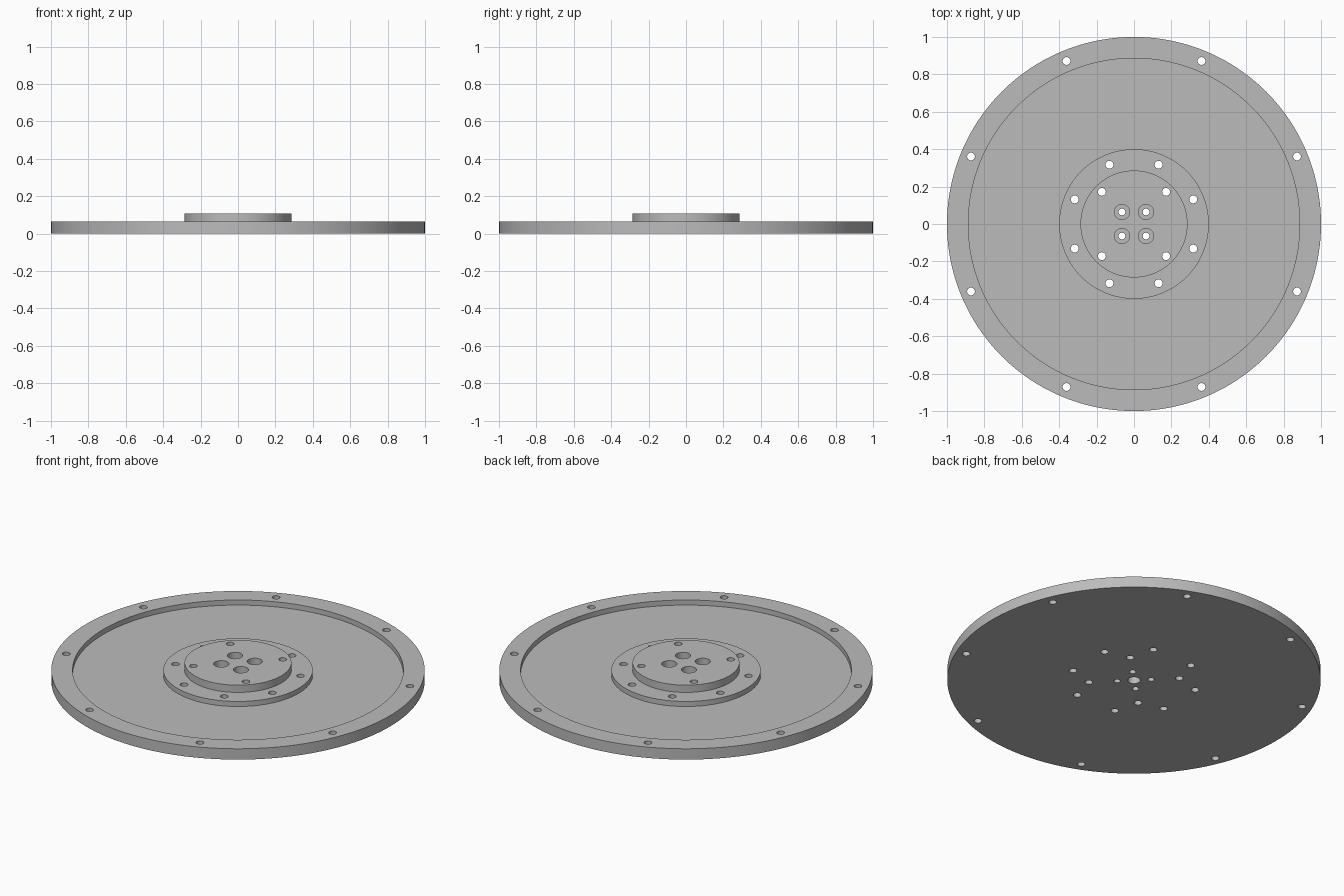
import bpy
import bmesh
from math import cos, sin, pi, radians
from mathutils import Vector, Matrix

cube = bpy.data.objects.get("Cube")
if cube:
    bpy.data.objects.remove(cube, do_unlink=True)

# Single machined-metal colour
metal = bpy.data.materials.new("machined grey")
metal.use_nodes = True
GREY = (0.5, 0.5, 0.5, 1)
metal.diffuse_color = GREY
metal.node_tree.nodes["Principled BSDF"].inputs["Base Color"].default_value = GREY


def lathe(bm, profile, steps, centre=(0, 0)):
    """Revolve an (r, z) profile, starting and ending on the axis, about z."""
    verts = [bm.verts.new((r, 0, z)) for r, z in profile]
    edges = [bm.edges.new(pair) for pair in zip(verts, verts[1:])]
    bmesh.ops.spin(bm, geom=verts + edges, cent=(0, 0, 0), axis=(0, 0, 1),
                   angle=2 * pi, steps=steps, use_duplicate=False)
    bmesh.ops.remove_doubles(bm, verts=bm.verts, dist=1e-5)
    bmesh.ops.recalc_face_normals(bm, faces=bm.faces)
    bmesh.ops.translate(bm, verts=bm.verts, vec=(*centre, 0))


def make_object(name, bm):
    mesh = bpy.data.meshes.new(name)
    bm.to_mesh(mesh)
    bm.free()
    mesh.materials.append(metal)
    obj = bpy.data.objects.new(name, mesh)
    bpy.context.collection.objects.link(obj)
    return obj


RIM_TOP, FLOOR, HUB_TOP = 0.064, 0.034, 0.107

# Plate: raised rim, recessed floor, central flange and hub
bm = bmesh.new()
lathe(bm, [(0, 0), (1, 0), (1, RIM_TOP), (0.886, RIM_TOP), (0.886, FLOOR),
           (0.4, FLOOR), (0.4, RIM_TOP), (0.286, RIM_TOP),
           (0.286, HUB_TOP), (0, HUB_TOP)], 160)
plate = make_object("mounting_plate", bm)

# Hole cutters, gathered in one helper mesh
LOW, HIGH = -0.05, 0.2
cutter_mesh = bpy.data.meshes.new("hole_cutters")
all_holes = bmesh.new()


def add_hole(profile, x, y):
    part = bmesh.new()
    lathe(part, profile, 24, (x, y))
    temp = bpy.data.meshes.new("temp")
    part.to_mesh(temp)
    part.free()
    all_holes.from_mesh(temp)
    bpy.data.meshes.remove(temp)


def hole_circle(profile, count, radius, start):
    for i in range(count):
        a = radians(start) + 2 * pi * i / count
        add_hole(profile, radius * cos(a), radius * sin(a))


bolt = [(0, LOW), (0.021, LOW), (0.021, HIGH), (0, HIGH)]
counterbored = [(0, LOW), (0.018, LOW), (0.018, 0.055),
                (0.041, 0.055), (0.041, HIGH), (0, HIGH)]
blind = [(0, LOW), (0.034, LOW), (0.034, 0.06), (0, 0.06)]

hole_circle(bolt, 8, 0.943, 22.5)          # rim
hole_circle(bolt, 8, 0.343, 22.5)          # flange
hole_circle(bolt, 4, 0.243, 45)            # hub edge
hole_circle(counterbored, 4, 0.091, 45)    # hub centre
add_hole(blind, 0, 0)                      # pocket underneath

cutter = make_object("hole_cutters", all_holes)
cutter.hide_render = True

# Drill the holes, then drop the helper
drill = plate.modifiers.new("drill", "BOOLEAN")
drill.operation = "DIFFERENCE"
drill.solver = "EXACT"
drill.object = cutter
bpy.ops.object.select_all(action="DESELECT")
plate.select_set(True)
bpy.context.view_layer.objects.active = plate
bpy.ops.object.modifier_apply(modifier=drill.name)
bpy.data.objects.remove(cutter, do_unlink=True)
bpy.ops.object.shade_smooth_by_angle(angle=radians(30))
